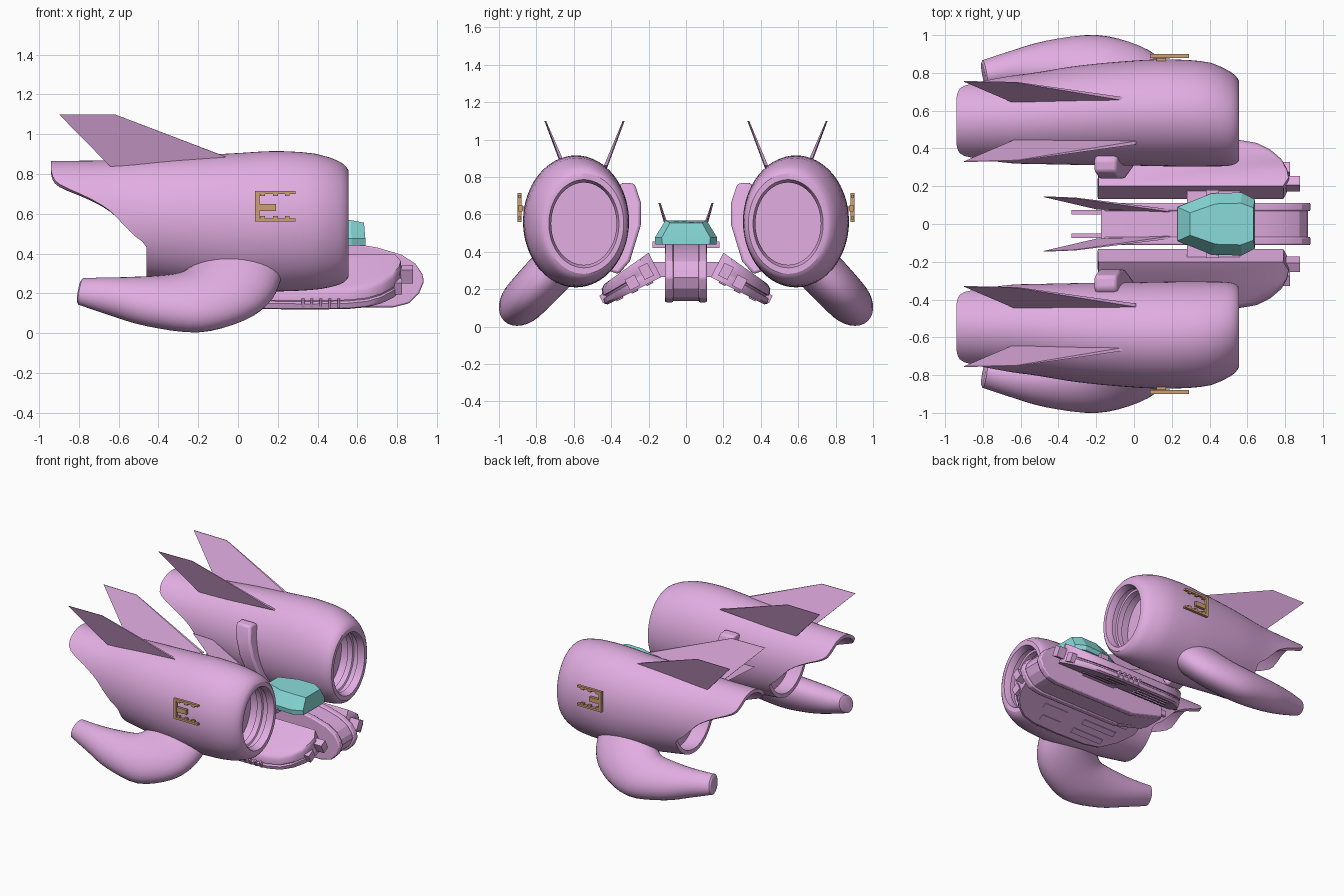
import bpy, bmesh, math

if "Cube" in bpy.data.objects:
    bpy.data.objects.remove(bpy.data.objects["Cube"])


def material(name, rgb):
    m = bpy.data.materials.new(name)
    m.diffuse_color = (*rgb, 1)
    m.use_nodes = True
    m.node_tree.nodes["Principled BSDF"].inputs["Base Color"].default_value = m.diffuse_color
    return m


PINK = material("orchid hull", (0.76, 0.42, 0.76))
TEAL = material("teal glass", (0.25, 0.72, 0.71))
GOLD = material("tan metal", (0.62, 0.35, 0.17))


def loft(name, rings, mat=PINK, mirror=True, angle=30, bevel=0):
    """Skin matching rings of points, cap both ends, optionally mirror across y."""
    bm = bmesh.new()
    vs = [[bm.verts.new(p) for p in r] for r in rings]
    n = len(rings[0])
    for a, b in zip(vs, vs[1:]):
        for i in range(n):
            j = (i + 1) % n
            bm.faces.new((a[i], a[j], b[j], b[i]))
    bm.faces.new(vs[0][::-1])
    bm.faces.new(vs[-1])
    bmesh.ops.recalc_face_normals(bm, faces=bm.faces)
    me = bpy.data.meshes.new(name)
    bm.to_mesh(me)
    bm.free()
    me.polygons.foreach_set("use_smooth", [True] * len(me.polygons))
    me.set_sharp_from_angle(angle=math.radians(angle))
    me.materials.append(mat)
    ob = bpy.data.objects.new(name, me)
    bpy.context.collection.objects.link(ob)
    if bevel:
        mod = ob.modifiers.new("bevel", 'BEVEL')
        mod.width, mod.segments, mod.limit_method = bevel, 2, 'ANGLE'
    if mirror:
        mod = ob.modifiers.new("mirror", 'MIRROR')
        mod.use_axis = (False, True, False)
        mod.use_mirror_merge = False
    return ob


def box(name, x0, x1, y0, y1, z0, z1, mat=PINK, mirror=True):
    return loft(name, [[(x, y0, z0), (x, y1, z0), (x, y1, z1), (x, y0, z1)] for x in (x0, x1)], mat, mirror)


def side_plate(name, pts, y0, y1, mirror=True, bevel=0):
    return loft(name, [[(x, y, z) for x, z in pts] for y in (y0, y1)], PINK, mirror, 20, bevel)


def spline(keys, x):
    """Smooth interpolation of key rows by their first value."""
    x = min(max(x, keys[0][0]), keys[-1][0])
    i = max(k for k in range(len(keys) - 1) if keys[k][0] <= x)
    a, b = keys[i], keys[i + 1]
    p, q = keys[max(i - 1, 0)], keys[min(i + 2, len(keys) - 1)]
    h = b[0] - a[0]
    t = (x - a[0]) / h
    out = []
    for k in range(1, len(a)):
        m0 = (b[k] - p[k]) / (b[0] - p[0]) * h
        m1 = (q[k] - a[k]) / (q[0] - a[0]) * h
        out.append((2*t**3 - 3*t*t + 1)*a[k] + (t**3 - 2*t*t + t)*m0
                   + (3*t*t - 2*t**3)*b[k] + (t**3 - t*t)*m1)
    return out


# Engine nacelles: x, centre y, radius y, centre z, radius z
SECT = [(-.94, .545, .222, .605, .26), (-.6, .555, .236, .58, .29), (-.3, .575, .262, .57, .318),
        (0, .587, .278, .56, .345), (.2, .588, .283, .5625, .3525), (.4, .58, .275, .56, .340),
        (.5, .56, .252, .554, .313), (.54, .551, .232, .551, .29), (.555, .546, .213, .55, .268)]
# Rear edge of the shell: height, x
REAR = [(.2, -.46), (.4, -.46), (.45, -.465), (.47, -.5), (.56, -.59), (.62, -.65),
        (.68, -.75), (.75, -.9), (.80, -.935), (.87, -.94)]


def skin(x, a, s=1.0, at=None):
    cy, ry, cz, rz = spline(SECT, x)
    return (x if at is None else at, cy + ry * s * math.cos(a), cz + rz * s * math.sin(a))


N = 64
ANG = [2 * math.pi * i / N for i in range(N)]


def rear_x(a):
    x = -.6
    for _ in range(12):
        x = .5 * x + .5 * spline(REAR, skin(x, a)[2])[0]
    return x


ends = [rear_x(a) for a in ANG]
rings = [[skin(-.33, a, .6) for a in ANG]]
for t in (1, .75, .5, .25, 0):
    rings.append([skin(e + (-.34 - e) * t, a, .9) for e, a in zip(ends, ANG)])
for i in range(21):
    rings.append([skin(e + (.46 - e) * i / 20, a) for e, a in zip(ends, ANG)])
for x in (.49, .515, .535, .547, .555):
    rings.append([skin(x, a) for a in ANG])
# Intake with one stepped groove
for x, s in ((.555, .88), (.515, .82), (.505, .82), (.505, .88), (.465, .88), (.46, .83), (.42, .82),
             (.42, .87), (.36, .87)):
    rings.append([skin(.555, a, s, x) for a in ANG])
loft("engine_nacelle", rings)


# Swept fins: four corners, base front, base rear, tip rear, tip front
def fin(name, pts, base, tip):
    w = (base, base, tip, tip)
    loft(name, [[(x, y + s * t, z) for (x, y, z), t in zip(pts, w)] for s in (-1, 1)])


fin("outer_fin", [(-.04, .66, .878), (-.62, .642, .815), (-.9, .755, 1.1), (-.62, .75, 1.1)], .009, .002)
fin("inner_fin", [(.01, .43, .86), (-.62, .443, .815), (-.9, .33, 1.1), (-.62, .336, 1.1)], .009, .002)
fin("tail_fin", [(.2, .07, .45), (-.2, .085, .46), (-.48, .145, .66), (-.31, .138, .66)], .007, .002)

# Curved horn pods: outer (x, s), inner (x, s), half thickness; s runs outward and down
POD = [(0, .225, 0, -.22, 0, .125), (1, .225, .13, -.22, .08, .125), (2, .175, .30, -.25, .13, .125),
       (3, .05, .43, -.31, .175, .122), (4, -.18, .515, -.4, .19, .118), (5, -.45, .475, -.55, .2, .105),
       (6, -.65, .40, -.68, .2, .085), (7, -.805, .34, -.775, .195, .06)]
rings = []
for i in range(29):
    x0, s0, x1, s1, h = spline(POD, i / 4)
    ring = []
    for k in range(32):
        a = 2 * math.pi * k / 32
        c, n = math.cos(a), h * math.sin(a)
        s = (s0 + s1) / 2 + c * (s0 - s1) / 2
        ring.append(((x0 + x1) / 2 + c * (x0 - x1) / 2, .616 + .69 * s + .73 * n, .405 - .73 * s + .69 * n))
    rings.append(ring)
mid = [sum(p[k] for p in rings[-1]) / 32 for k in range(3)]
rings.append([tuple(mid[k] + .8 * (p[k] - mid[k]) - (.008 if k == 0 else 0) for k in range(3)) for p in rings[-1]])
loft("horn_pod", rings)


# Tilted side hulls, in coordinates along the slope (u) and across it (v)
def slope(x, u, v):
    return (x, .2 + .89 * u + .454 * v, .395 - .454 * u + .89 * v)


PLAN = [(-.19, 0), (.79, 0), (.82, .06), (.81, .12), (.78, .18), (.72, .24), (.65, .28), (.55, .3),
        (.35, .305), (.1, .3), (-.02, .28), (-.12, .2), (-.19, .1)]
rings = []
for v, grow in ((0, .9), (-.008, .96), (-.025, 1.02), (-.075, 1.07), (-.08, 1.03), (-.09, 1.03),
                (-.095, 1.09), (-.13, 1.1), (-.147, 1.05)):
    rings.append([slope(.3 + (x - .3) * (.96 + .04 * grow), u * grow, v - .13 * u * max(0, 1 + v / .147)) for x, u in PLAN])
loft("side_hull", rings, angle=35)


def slope_box(name, x0, x1, u0, u1, v0, v1):
    loft(name, [[slope(x, u, v) for u, v in ((u0, v0), (u1, v0), (u1, v1), (u0, v1))] for x in (x0, x1)])


slope_box("front_block_inner", .76, .88, .03, .085, -.12, -.045)
slope_box("front_block_outer", .72, .825, .12, .18, -.135, -.07)
for i in range(5):
    slope_box("side_rib", .32 + i * .045, .333 + i * .045, .3, .339, -.13, -.085)
for i in range(3):
    slope_box("belly_rail", -.1 + i * .05, .2 + i * .03, .05 + i * .09, .09 + i * .09, -.155, -.14)
    slope_box("belly_pad", .38, .62 - i * .04, .05 + i * .09, .09 + i * .09, -.153, -.14)

# Pylons hugging the inner side of the nacelles, leaning forward towards the foot
PYL = [(.34, .77), (.275, .765), (.24, .66), (.242, .54), (.30, .35), (.36, .28), (.42, .3), (.42, .7)]
loft("nacelle_pylon", [[(x + .22 * (.76 - z), y, z) for y, z in PYL] for x in (-.21, -.09)], bevel=.015)

# Central fuselage: core and side plates
BODY = [(-.16, .2), (-.16, .43), (0, .46), (.55, .455), (.7, .43), (.82, .395), (.89, .35),
        (.925, .30), (.935, .26), (.91, .2), (.86, .15), (.78, .13), (.1, .13)]
side_plate("fuselage_core", [(x - .015, .29 + (z - .29) * .95) for x, z in BODY], -.08, .08, False)
side_plate("fuselage_side", BODY, .068, .112, True, .008)
box("tail_prong", -.33, -.14, .05, .075, .34, .38)
box("hull_link", .28, .56, .1, .2, .265, .345)

# Canopy and its collar
CAN = [(.23, .09), (.41, .162), (.57, .167), (.64, .13)]
outline = CAN + [(x, -y) for x, y in reversed(CAN)]
loft("canopy", [[(x, y * .97, .44) for x, y in outline], [(x, y, .475) for x, y in outline],
                [(.5 + (x - .5) * (.95 if x > .5 else .75), y * .66, .568 if x < .6 else .555)
                 for x, y in outline]], TEAL, False, 15)
box("canopy_collar", .38, .45, -.18, .18, .42, .455, PINK, False)

# Tan side brackets with teeth
box("bracket_post", .085, .108, .88, .9, .56, .715, GOLD)
for z, t in ((.70, -.012), (.56, .015)):
    box("bracket_rail", .1, .29, .88, .9, z, z + .015, GOLD)
    for x in (.11, .175, .235):
        box("bracket_tooth", x, x + .025, .882, .898, z + t, z + t + .014, GOLD)
box("bracket_centre", .1, .19, .875, .895, .615, .65, GOLD)
box("bracket_mount", .12, .17, .85, .885, .622, .642, GOLD)
